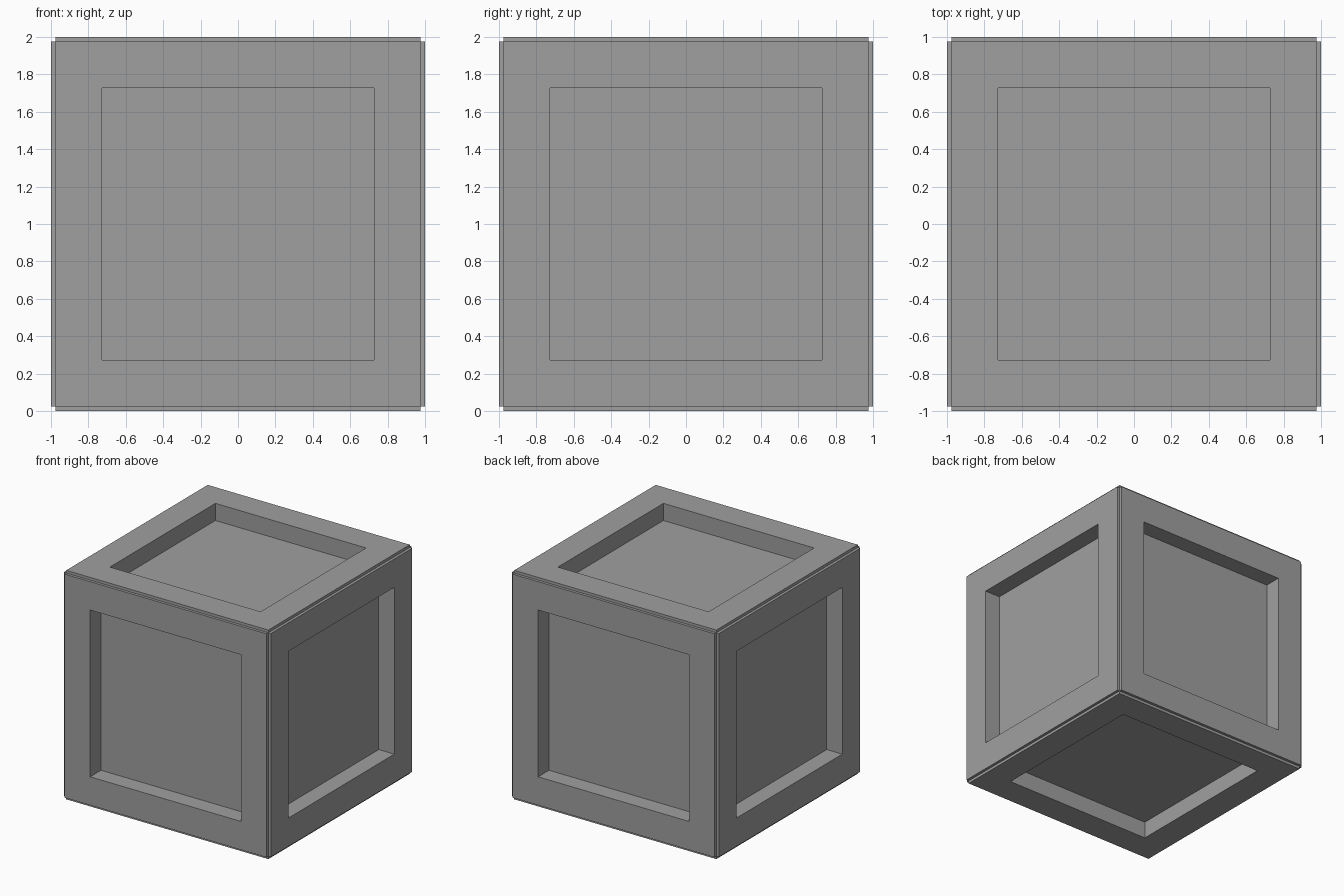
import bpy, bmesh

if "Cube" in bpy.data.objects:
    bpy.data.objects.remove(bpy.data.objects["Cube"])

STEP = 0.024     # notch along every edge
HOLE = 0.728     # half width of the recessed panel
DEPTH = 0.15     # depth of the recess
CORE = 1 - STEP

# core cube
bm = bmesh.new()
bmesh.ops.create_cube(bm, size=2 * CORE)


def extrude_each(faces, distance):
    """Extrude every face separately along its normal."""
    for face in faces:
        normal = face.normal.copy()
        new = bmesh.ops.extrude_discrete_faces(bm, faces=[face])["faces"]
        bmesh.ops.translate(bm, verts=new[0].verts[:], vec=normal * distance)
        yield new[0]


# raised face plates leave a square notch along each edge
bm.normal_update()
plates = list(extrude_each(bm.faces[:], STEP))

# frame border, then sunken panel on all six sides
bm.normal_update()
bmesh.ops.inset_individual(bm, faces=plates, thickness=CORE - HOLE, use_even_offset=True)
bm.normal_update()
list(extrude_each(plates, -DEPTH))

bmesh.ops.recalc_face_normals(bm, faces=bm.faces[:])
bmesh.ops.translate(bm, verts=bm.verts[:], vec=(0, 0, 1))

mesh = bpy.data.meshes.new("panelled_crate")
bm.to_mesh(mesh)
bm.free()
crate = bpy.data.objects.new("panelled_crate", mesh)
bpy.context.collection.objects.link(crate)

# dark grey
grey = bpy.data.materials.new("dark_grey")
grey.diffuse_color = (0.35, 0.35, 0.35, 1)
grey.use_nodes = True
grey.node_tree.nodes["Principled BSDF"].inputs["Base Color"].default_value = grey.diffuse_color
mesh.materials.append(grey)
